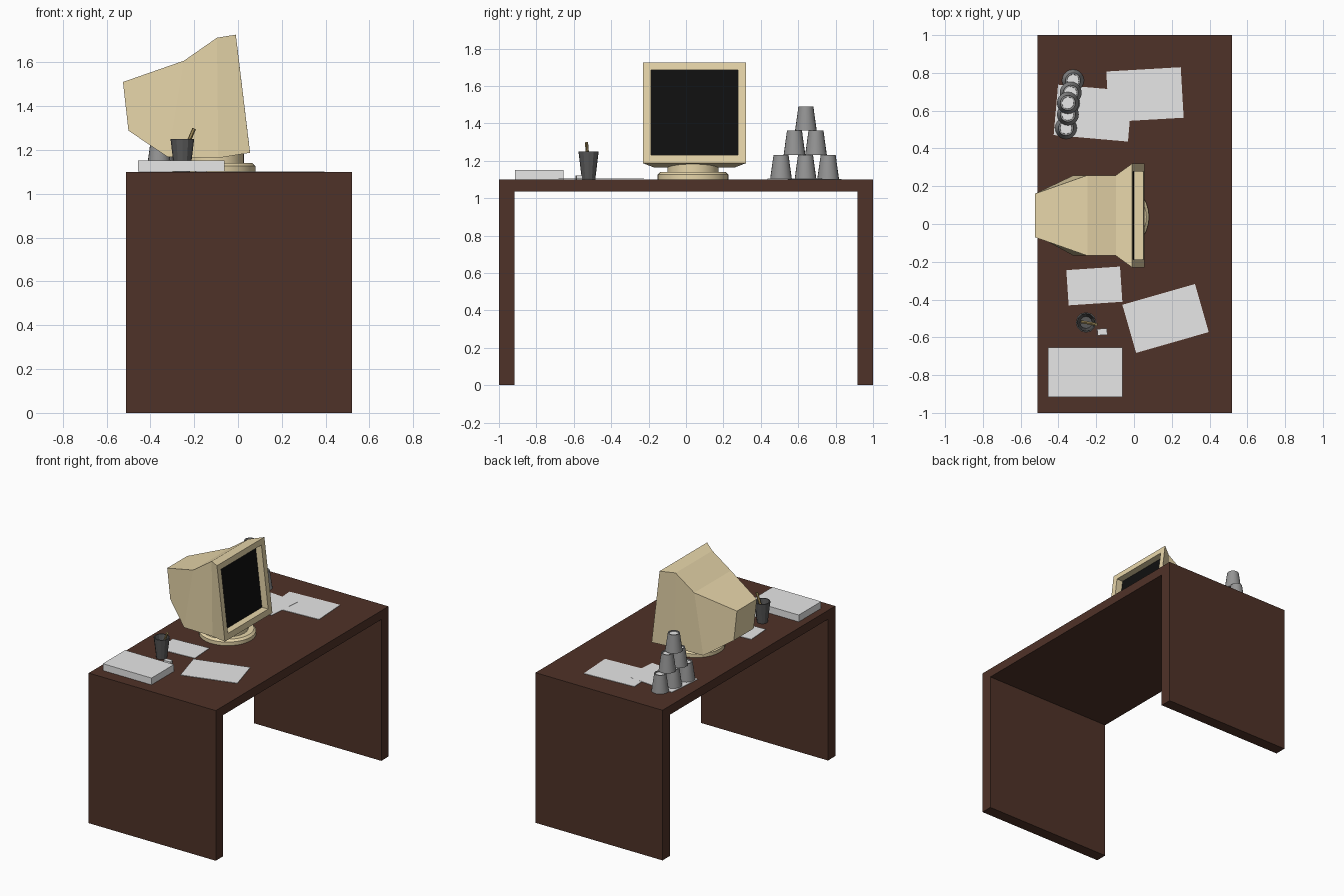
import bpy, bmesh, math
from mathutils import Vector, Matrix

old = bpy.data.objects.get("Cube")
if old:
    bpy.data.objects.remove(old)


def material(name, rgb):
    m = bpy.data.materials.new(name)
    m.use_nodes = True
    m.diffuse_color = (*rgb, 1)
    m.node_tree.nodes["Principled BSDF"].inputs["Base Color"].default_value = (*rgb, 1)
    return m


wood = material("dark_wood", (0.078, 0.032, 0.021))
beige = material("beige_plastic", (0.80, 0.67, 0.40))
black = material("screen_black", (0.005, 0.005, 0.005))
white = material("paper_white", (0.8, 0.8, 0.8))
grey = material("cup_grey", (0.3, 0.3, 0.3))
dark = material("dark_grey", (0.1, 0.1, 0.1))
pencil_mat = material("pencil_ochre", (0.38, 0.28, 0.11))


def finish(name, bm, mats, smooth=False):
    bmesh.ops.recalc_face_normals(bm, faces=bm.faces[:])
    me = bpy.data.meshes.new(name)
    bm.to_mesh(me)
    bm.free()
    for m in mats:
        me.materials.append(m)
    ob = bpy.data.objects.new(name, me)
    bpy.context.collection.objects.link(ob)
    if smooth:
        bpy.ops.object.select_all(action='DESELECT')
        ob.select_set(True)
        bpy.context.view_layer.objects.active = ob
        bpy.ops.object.shade_smooth_by_angle(angle=math.radians(35))
    return ob


def box(name, centre, size, mat, turn=0):
    bm = bmesh.new()
    bmesh.ops.create_cube(bm, size=1)
    bm.transform(Matrix.Translation(centre) @ Matrix.Rotation(math.radians(turn), 4, 'Z')
                 @ Matrix.Diagonal((*size, 1)))
    return finish(name, bm, [mat])


def loft(bm, rings, last_mat=0):
    """Skin closed rings of points in order and cap both ends."""
    loops = [[bm.verts.new(p) for p in ring] for ring in rings]
    for a, b in zip(loops, loops[1:]):
        for i in range(len(a)):
            j = (i + 1) % len(a)
            bm.faces.new((a[i], a[j], b[j], b[i]))
    bm.faces.new(loops[0])
    bm.faces.new(loops[-1]).material_index = last_mat


def lathe(name, centre, profile, sides, mats, smooth=True, last_mat=0):
    bm = bmesh.new()
    angles = [math.tau * i / sides for i in range(sides)]
    loft(bm, [[(r * math.cos(a), r * math.sin(a), z) for a in angles]
              for r, z in profile], last_mat)
    bm.transform(Matrix.Translation(centre))
    return finish(name, bm, mats, smooth)


TOP = 1.10

# Desk: top board and two full-depth side panels
box("desk_top", (0.005, 0, TOP - 0.0325), (1.03, 2, 0.065), wood)
for side, s in (("left", 1), ("right", -1)):
    box(f"desk_panel_{side}", (0.005, s * 0.958, 0.5175), (1.03, 0.084, 1.035), wood)

# Monitor: sections from the back to the bezel, then into the recessed screen
MID = 0.045


def section(half, top, bottom):
    (xt, zt), (xb, zb) = top, bottom
    return [(xt, MID - half, zt), (xt, MID + half, zt),
            (xb, MID + half, zb), (xb, MID - half, zb)]


bm = bmesh.new()
loft(bm, [
    section(0.115, (-0.525, 1.51), (-0.50, 1.288)),
    section(0.213, (-0.247, 1.607), (-0.32, 1.167)),
    section(0.213, (-0.096, 1.712), (-0.09, 1.163)),
    section(0.275, (-0.01, 1.726), (0.055, 1.187)),
    section(0.233, (-0.005, 1.685), (0.05, 1.23)),
    section(0.233, (-0.055, 1.685), (0.0, 1.23)),
], last_mat=1)
finish("monitor", bm, [beige, black])

# Round swivel stand
lathe("monitor_stand", (-0.11, 0.037, TOP),
      [(0.19, 0), (0.19, 0.026), (0.175, 0.04), (0.137, 0.04), (0.137, 0.085)],
      32, [beige])

# Loose sheets: x, y, length, width, turn
sheets = [(0.058, 0.685, 0.395, 0.268, 3.3), (-0.217, 0.587, 0.395, 0.268, -5),
          (-0.21, -0.328, 0.285, 0.187, 3.8), (0.167, -0.5, 0.40, 0.265, 16)]
for i, (x, y, w, d, turn) in enumerate(sheets):
    box(f"paper_sheet_{i + 1}", (x, y, TOP + 0.002 + i * 0.0005), (w, d, 0.003), white, turn)

# Paper stack and eraser
box("paper_stack", (-0.258, -0.785, TOP + 0.026), (0.395, 0.26, 0.05), white)
box("eraser", (-0.168, -0.571, TOP + 0.011), (0.052, 0.034, 0.022), white, 4)

# Pyramid of upturned cups with recessed bases
cups = [(-0.36, 0.508, 0), (-0.345, 0.639, 0), (-0.323, 0.76, 0),
        (-0.35, 0.58, 1), (-0.335, 0.695, 1), (-0.35, 0.641, 2)]
for i, (x, y, level) in enumerate(cups):
    lathe(f"cup_{i + 1}", (x, y, TOP + 0.003 + level * 0.129),
          [(0.058, 0), (0.04, 0.129), (0.032, 0.129), (0.031, 0.122)],
          20, [grey, white], last_mat=1)

# Pencil holder, hollow and faceted
lathe("pencil_holder", (-0.254, -0.521, TOP),
      [(0.036, 0), (0.054, 0.15), (0.047, 0.15), (0.032, 0.01)], 12, [dark], smooth=False)

# Pencil leaning in the holder
start, end = Vector((-0.275, -0.518, 1.125)), Vector((-0.2, -0.532, 1.297))
bm = bmesh.new()
bmesh.ops.create_cone(bm, cap_ends=True, segments=6, radius1=0.009, radius2=0.009,
                      depth=(end - start).length)
bm.transform(Matrix.Translation((start + end) / 2)
             @ (end - start).to_track_quat('Z', 'Y').to_matrix().to_4x4())
finish("pencil", bm, [pencil_mat])
